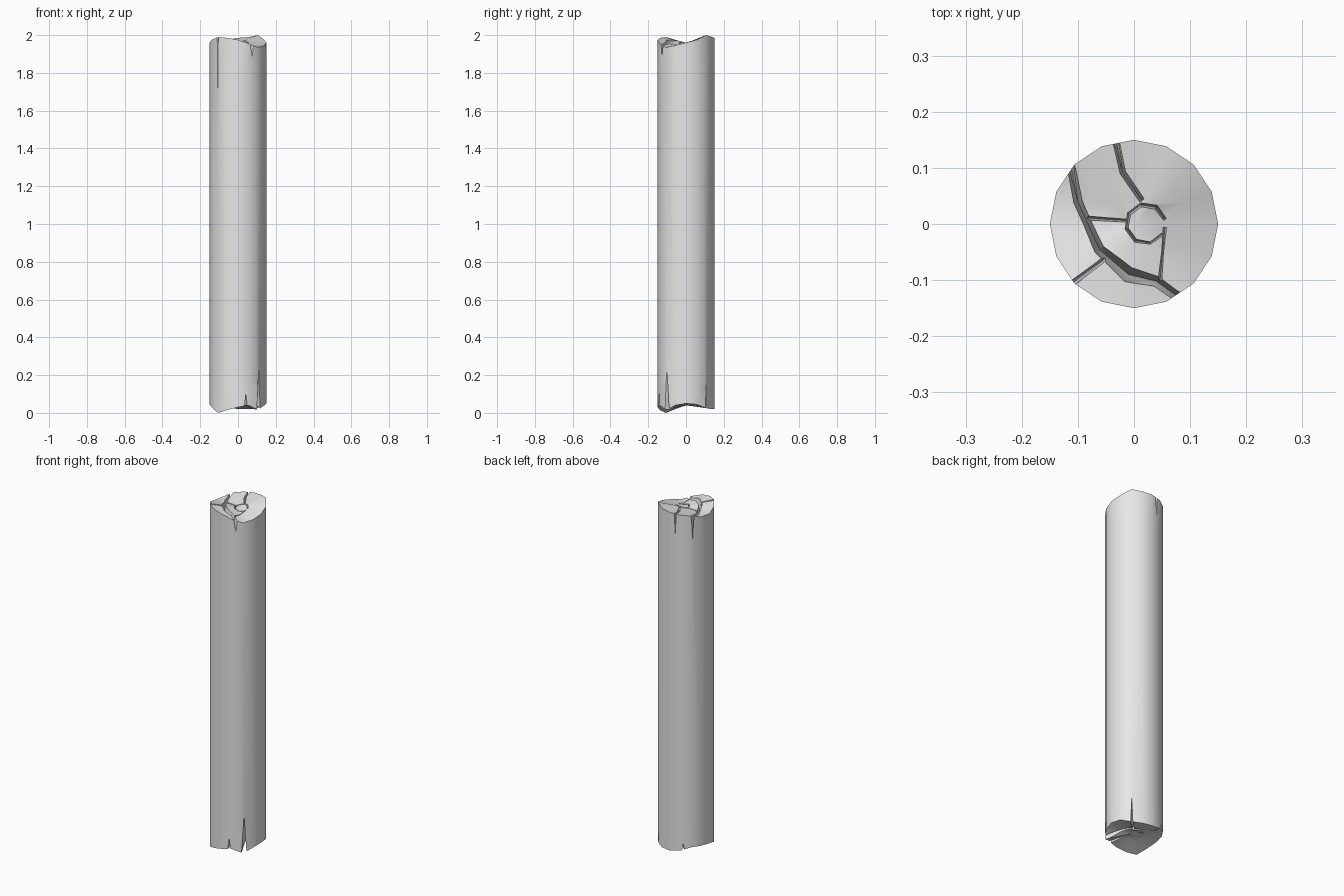
import bpy, bmesh, math
from mathutils import Vector

if "Cube" in bpy.data.objects:
    bpy.data.objects.remove(bpy.data.objects["Cube"])

SIDES, RADIUS = 16, 0.15

grey = bpy.data.materials.new("weathered grey")
grey.diffuse_color = (0.8, 0.8, 0.8, 1)
grey.use_nodes = True
grey.node_tree.nodes["Principled BSDF"].inputs["Base Color"].default_value = grey.diffuse_color

# ragged rim heights, counter-clockwise from +x
TOP = [1.96, 1.975, 2.0, 1.99, 1.985, 1.98, 1.975, 1.96,
       1.96, 1.975, 1.99, 1.985, 1.975, 1.955, 1.935, 1.945]
BASE = [0.05, 0.045, 0.025, 0.02, 0.02, 0.03, 0.05, 0.05,
        0.045, 0.03, 0.0, 0.015, 0.03, 0.04, 0.015, 0.04]


def make_object(name, bm):
    bmesh.ops.recalc_face_normals(bm, faces=bm.faces)
    mesh = bpy.data.meshes.new(name)
    bm.to_mesh(mesh)
    bm.free()
    mesh.materials.append(grey)
    obj = bpy.data.objects.new(name, mesh)
    bpy.context.collection.objects.link(obj)
    return obj


def polar(k, r, z):
    a = 2 * math.pi * k / SIDES
    return Vector((r * math.cos(a), r * math.sin(a), z))


def make_log():
    """Stacked rings from the middle of the base to the middle of the top."""
    def cap(rim, mid, t):
        return [mid + (h - mid) * t for h in rim]
    flat = lambda z: [z] * SIDES
    rings = [(0.05, cap(BASE, 0.04, 0.3)), (0.1, cap(BASE, 0.04, 0.65)),
             (RADIUS, BASE), (RADIUS, flat(0.15)), (RADIUS, flat(1.84)), (RADIUS, TOP),
             (0.1, cap(TOP, 1.96, 0.65)), (0.05, cap(TOP, 1.96, 0.3))]
    bm = bmesh.new()
    rows = [[bm.verts.new(polar(k, r, zs[k])) for k in range(SIDES)] for r, zs in rings]
    for lo, hi in zip(rows, rows[1:]):
        for k in range(SIDES):
            n = (k + 1) % SIDES
            bm.faces.new((lo[k], lo[n], hi[n], hi[k]))
    for row, z in ((rows[0], 0.04), (rows[-1], 1.96)):
        mid = bm.verts.new((0, 0, z))
        for k in range(SIDES):
            bm.faces.new((row[k], row[(k + 1) % SIDES], mid))
    return make_object("log", bm)


def cut_crack(log, points, top=True, closed=False):
    """Cut a V-shaped crack along points of (x, y, half width, depth)."""
    level, up = (1.97, 1) if top else (0.03, -1)
    bm, rows, n = bmesh.new(), [], len(points)
    for i, (x, y, w, d) in enumerate(points):
        a = points[(i - 1) % n] if closed or i > 0 else points[i]
        b = points[(i + 1) % n] if closed or i < n - 1 else points[i]
        along = Vector((b[0] - a[0], b[1] - a[1], 0)).normalized()
        side = Vector((-along.y, along.x, 0)) * w
        p = Vector((x, y, level))
        high, deep = Vector((0, 0, 0.06 * up)), Vector((0, 0, -d * up))
        rows.append([bm.verts.new(v) for v in
                     (p + side + high, p - side + high, p - side, p + deep, p + side)])
    pairs = list(zip(rows, rows[1:])) + ([(rows[-1], rows[0])] if closed else [])
    for a, b in pairs:
        for j in range(5):
            k = (j + 1) % 5
            bm.faces.new((a[j], a[k], b[k], b[j]))
    if not closed:
        bm.faces.new(rows[0])
        bm.faces.new(rows[-1])
    bmesh.ops.triangulate(bm, faces=bm.faces)
    cutter = make_object("crack_cutter", bm)
    cutter.hide_render = True
    mod = log.modifiers.new("crack", 'BOOLEAN')
    mod.operation, mod.solver, mod.object = 'DIFFERENCE', 'EXACT', cutter
    bpy.context.view_layer.objects.active = log
    bpy.ops.object.modifier_apply(modifier=mod.name)
    bpy.data.objects.remove(cutter)


def heart_ring(x, y, r):
    return [(x + r * math.cos(math.tau * (k + 0.3) / 8),
             y + r * math.sin(math.tau * (k + 0.3) / 8), 0.004, 0.035) for k in range(8)]


log = make_log()

# cracks in the top: long curved split, three branches, side split, heart ring
cut_crack(log, [(-0.116, 0.122, 0.006, 0.17), (-0.1, 0.04, 0.009, 0.07),
                (-0.062, -0.045, 0.009, 0.06), (-0.01, -0.09, 0.014, 0.06),
                (0.04, -0.102, 0.012, 0.06), (0.09, -0.138, 0.013, 0.1)])
cut_crack(log, [(-0.036, 0.165, 0.006, 0.13), (-0.02, 0.092, 0.005, 0.05),
                (0.014, 0.042, 0.005, 0.04)])
cut_crack(log, [(-0.09, 0.011, 0.005, 0.05), (-0.014, 0.006, 0.004, 0.03)])
cut_crack(log, [(-0.118, -0.112, 0.005, 0.32), (-0.052, -0.062, 0.004, 0.05)])
cut_crack(log, [(0.055, -0.006, 0.005, 0.03), (0.046, -0.105, 0.005, 0.05)])
cut_crack(log, heart_ring(0.021, 0.0, 0.035))

# cracks in the base: curved split, deep side splits, heart ring
cut_crack(log, [(0.118, -0.118, 0.014, 0.24), (0.075, -0.03, 0.01, 0.05),
                (0.045, 0.035, 0.008, 0.04), (-0.02, 0.08, 0.007, 0.04),
                (-0.085, 0.14, 0.006, 0.04)], top=False)
cut_crack(log, [(0.115, 0.117, 0.006, 0.15), (0.04, 0.042, 0.005, 0.03)], top=False)
cut_crack(log, [(0.045, -0.157, 0.009, 0.08), (0.02, -0.035, 0.005, 0.03)], top=False)
cut_crack(log, heart_ring(-0.01, 0.005, 0.035), top=False)

# smooth bark, sharp breaks
bpy.ops.object.select_all(action='DESELECT')
log.select_set(True)
bpy.context.view_layer.objects.active = log
bpy.ops.object.shade_smooth_by_angle(angle=math.radians(35))
